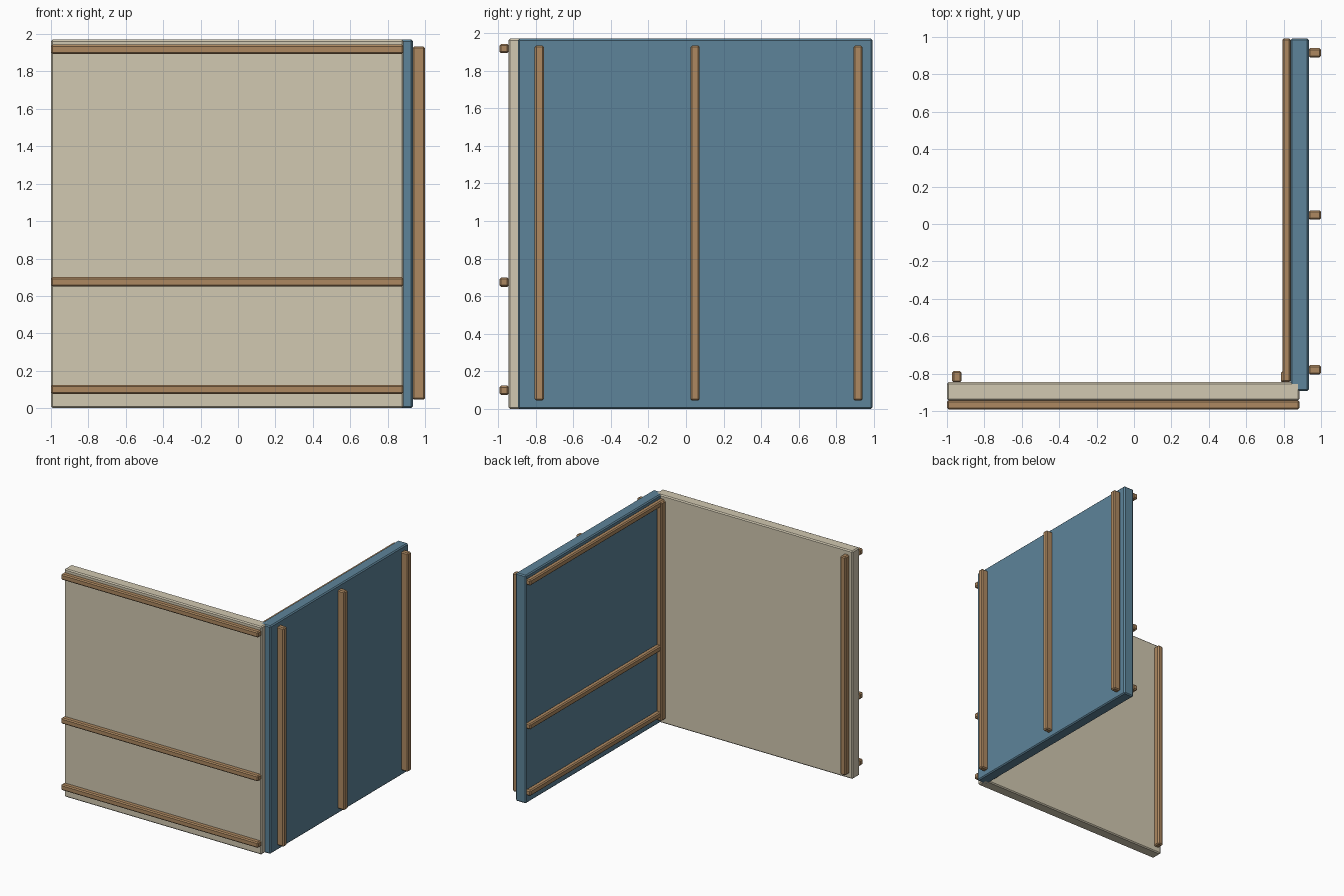
import bpy
from mathutils import Vector

if "Cube" in bpy.data.objects:
    bpy.data.objects.remove(bpy.data.objects["Cube"])


def material(name, rgb):
    m = bpy.data.materials.new(name)
    m.diffuse_color = (*rgb, 1)
    m.use_nodes = True
    m.node_tree.nodes["Principled BSDF"].inputs["Base Color"].default_value = m.diffuse_color
    return m


BEIGE = material("beige_panel", (0.64, 0.58, 0.44))
BLUE = material("blue_panel", (0.11, 0.23, 0.32))
WOOD = material("wood", (0.42, 0.25, 0.12))


def box(name, lo, hi, mat, bevel=0.009):
    """Chamfered box between two corners."""
    lo, hi = Vector(lo), Vector(hi)
    bpy.ops.mesh.primitive_cube_add(size=1, location=(lo + hi) / 2)
    ob = bpy.context.object
    ob.name = name
    ob.scale = hi - lo
    bpy.ops.object.transform_apply(location=False, rotation=False, scale=True)
    ob.data.materials.append(mat)
    mod = ob.modifiers.new("edge_bevel", 'BEVEL')
    mod.width = bevel
    mod.segments = 1
    return ob


TOP = 1.97
HALF = 0.025                   # half width of every batten
HEIGHTS = (0.1, 0.675, 1.918)  # horizontal battens
Z0, Z1 = 0.045, 1.934          # vertical batten ends

# two wall panels meeting at the corner
box("front_panel", (-1, -0.944, 0), (0.885, -0.846, TOP), BEIGE)
box("side_panel", (0.837, -0.894, 0), (0.935, 0.992, TOP), BLUE)

# horizontal battens: outside of front panel, inside of side panel
for i, z in enumerate(HEIGHTS):
    box(f"front_batten_{i}", (-1, -0.992, z - HALF), (0.885, -0.942, z + HALF), WOOD)
    box(f"side_inner_batten_{i}", (0.793, -0.846, z - HALF), (0.839, 0.992, z + HALF), WOOD)

# vertical battens: outside of side panel
for i, y in enumerate((-0.78, 0.048, 0.915)):
    box(f"side_batten_{i}", (0.933, y - HALF, Z0), (1.0, y + HALF, Z1), WOOD)

# vertical battens: inside of front panel
for i, x in enumerate((-0.947, 0.81)):
    box(f"front_inner_batten_{i}", (x - HALF, -0.848, Z0), (x + HALF, -0.786, Z1), WOOD)
